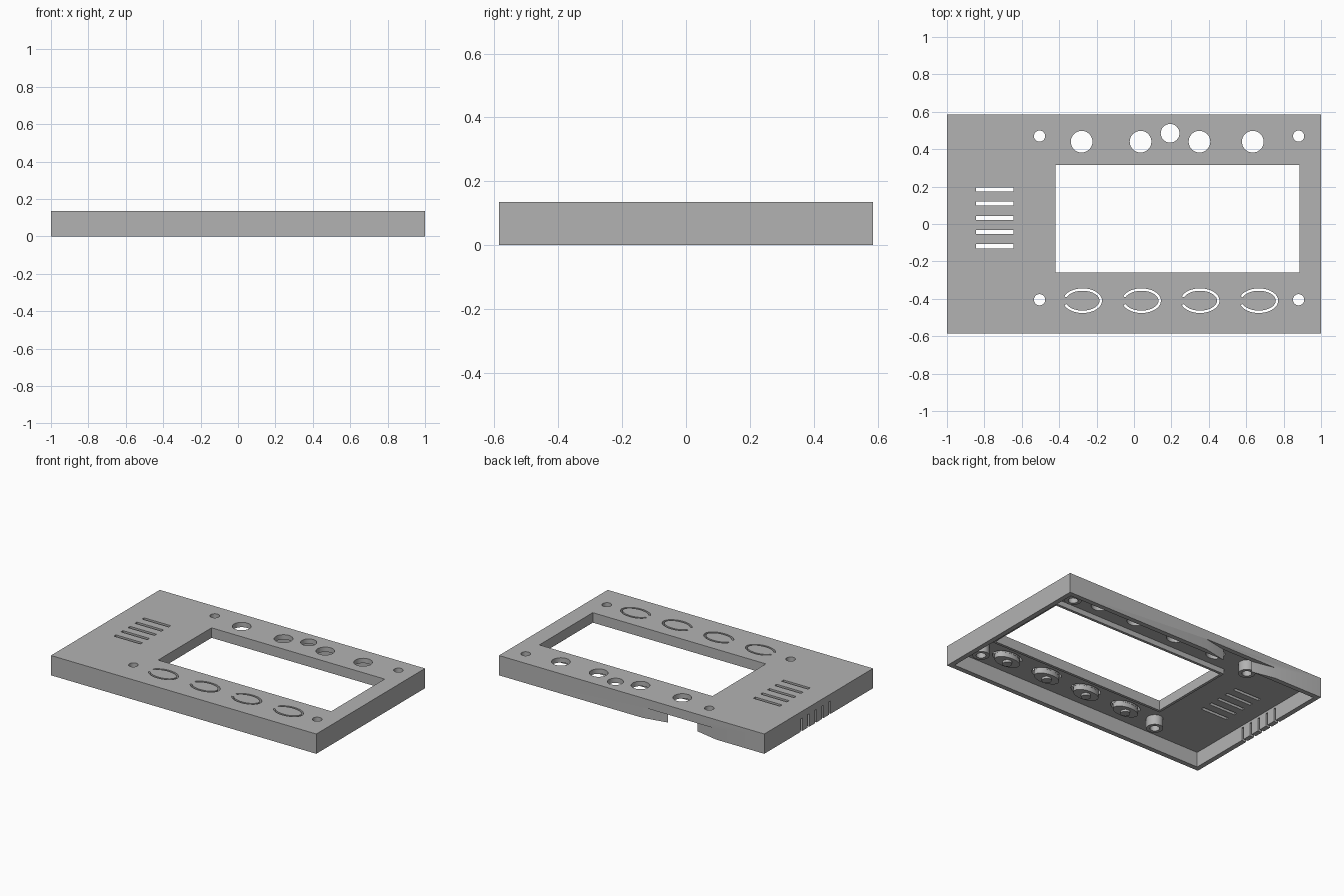
import bpy, bmesh
from math import cos, sin, tau, radians

if "Cube" in bpy.data.objects:
    bpy.data.objects.remove(bpy.data.objects["Cube"])

grey = bpy.data.materials.new("plain_grey")
grey.use_nodes = True
grey.diffuse_color = (0.45, 0.45, 0.45, 1)
grey.node_tree.nodes["Principled BSDF"].inputs["Base Color"].default_value = grey.diffuse_color

HX, HY, H = 1.0, 0.585, 0.135      # half length, half depth, height
T = 0.033                          # wall thickness
CEIL = H - T                       # underside of the face plate


def rect(x0, x1, y0, y1):
    return [(x0, y0), (x1, y0), (x1, y1), (x0, y1)]


def oval(x, y, rx, ry, n=32):
    return [(x + rx * cos(tau * i / n), y + ry * sin(tau * i / n)) for i in range(n)]


def c_slot(x, y, rx, ry, w, gap=20, n=36):
    """Open oval slot with its gap on the -x side."""
    angles = [radians(-180 + gap + (360 - 2 * gap) * i / n) for i in range(n + 1)]
    outer = [(x + rx * cos(a), y + ry * sin(a)) for a in angles]
    inner = [(x + (rx - w) * cos(a), y + (ry - w) * sin(a)) for a in angles]
    return outer + inner[::-1]


def add_prism(bm, outline, z0, z1):
    low = [bm.verts.new((x, y, z0)) for x, y in outline]
    high = [bm.verts.new((x, y, z1)) for x, y in outline]
    bm.faces.new(low[::-1])
    bm.faces.new(high)
    for i in range(len(low)):
        j = (i + 1) % len(low)
        bm.faces.new((low[i], low[j], high[j], high[i]))


def add_tube(bm, outer, inner, z0, z1):
    loops = [[bm.verts.new((x, y, z)) for x, y in o]
             for o, z in ((outer, z0), (outer, z1), (inner, z1), (inner, z0))]
    n = len(outer)
    for k in range(4):
        a, b = loops[k], loops[(k + 1) % 4]
        for i in range(n):
            j = (i + 1) % n
            bm.faces.new((a[i], a[j], b[j], b[i]))


def finish(name, bm):
    bmesh.ops.recalc_face_normals(bm, faces=bm.faces)
    mesh = bpy.data.meshes.new(name)
    bm.to_mesh(mesh)
    bm.free()
    mesh.materials.append(grey)
    obj = bpy.data.objects.new(name, mesh)
    bpy.context.collection.objects.link(obj)
    return obj


def smooth(obj):
    bpy.ops.object.select_all(action="DESELECT")
    obj.select_set(True)
    bpy.context.view_layer.objects.active = obj
    bpy.ops.object.shade_smooth_by_angle(angle=radians(30))


def cut(obj, name, prisms):
    bm = bmesh.new()
    for outline, z0, z1 in prisms:
        add_prism(bm, outline, z0, z1)
    cutter = finish(name, bm)
    cutter.hide_render = True
    mod = obj.modifiers.new(name, "BOOLEAN")
    mod.operation, mod.solver, mod.object = "DIFFERENCE", "EXACT", cutter
    bpy.context.view_layer.objects.active = obj
    bpy.ops.object.modifier_apply(modifier=mod.name)
    bpy.data.objects.remove(cutter)


# Layout of repeated features
window = (-0.42, 0.885, -0.26, 0.315)
screws = [(x, y) for x in (-0.505, 0.88) for y in (-0.405, 0.47)]
button_xs = [-0.275, 0.04, 0.353, 0.667]
button_y = -0.41
vent_ys = [0.185 - 0.076 * i for i in range(5)]

# Open-bottomed cover
bm = bmesh.new()
add_prism(bm, rect(-HX, HX, -HY, HY), 0, H)
cover = finish("cover", bm)
cut(cover, "hollow", [(rect(-HX + T, HX - T, -HY + T, HY - T), -0.1, CEIL)])

# Openings through the face plate
top = (0.06, 0.2)
openings = [(rect(*window), *top)]
openings += [(oval(x, y, 0.03, 0.03), *top) for x, y in screws]
openings += [(oval(x, 0.44, 0.058, 0.058), *top) for x in (-0.28, 0.035, 0.35, 0.635)]
openings += [(oval(0.193, 0.485, 0.05, 0.05), *top)]
openings += [(rect(-0.845, -0.645, y - 0.011, y + 0.011), *top) for y in vent_ys]
openings += [(c_slot(x, button_y, 0.104, 0.066, 0.013), *top) for x in button_xs]
cut(cover, "face_openings", openings)

# Vent slots in the side wall and flared cable notch in the back wall
notch = [(-0.25, HY - 2 * T), (-0.25, HY - T), (-0.085, HY), (-0.085, HY + T),
         (-0.635, HY + T), (-0.635, HY), (-0.475, HY - T), (-0.475, HY - 2 * T)]
wall_cuts = [(rect(-HX - T, -HX + 2 * T, y - 0.009, y + 0.009), -0.1, 0.088) for y in vent_ys]
cut(cover, "wall_openings", wall_cuts + [(notch, -0.1, 0.073)])
smooth(cover)

# Rim hanging below the window edge
x0, x1, y0, y1 = window
R = 0.018
bm = bmesh.new()
add_tube(bm, rect(x0 - R, x1 + R, y0 - R, y1 + R), rect(*window), 0.067, CEIL)
finish("window_rim", bm)

# Hollow screw posts
for i, (x, y) in enumerate(screws):
    bm = bmesh.new()
    add_tube(bm, oval(x, y, 0.052, 0.052), oval(x, y, 0.03, 0.03), 0.035, CEIL)
    smooth(finish(f"screw_post_{i + 1}", bm))

# Thick button pads with a small presser under each
for i, x in enumerate(button_xs):
    bm = bmesh.new()
    add_prism(bm, oval(x, button_y, 0.09, 0.052), 0.07, CEIL + 0.003)
    smooth(finish(f"button_pad_{i + 1}", bm))
    bm = bmesh.new()
    add_prism(bm, oval(x, button_y, 0.03, 0.03), 0.055, 0.072)
    smooth(finish(f"button_presser_{i + 1}", bm))
